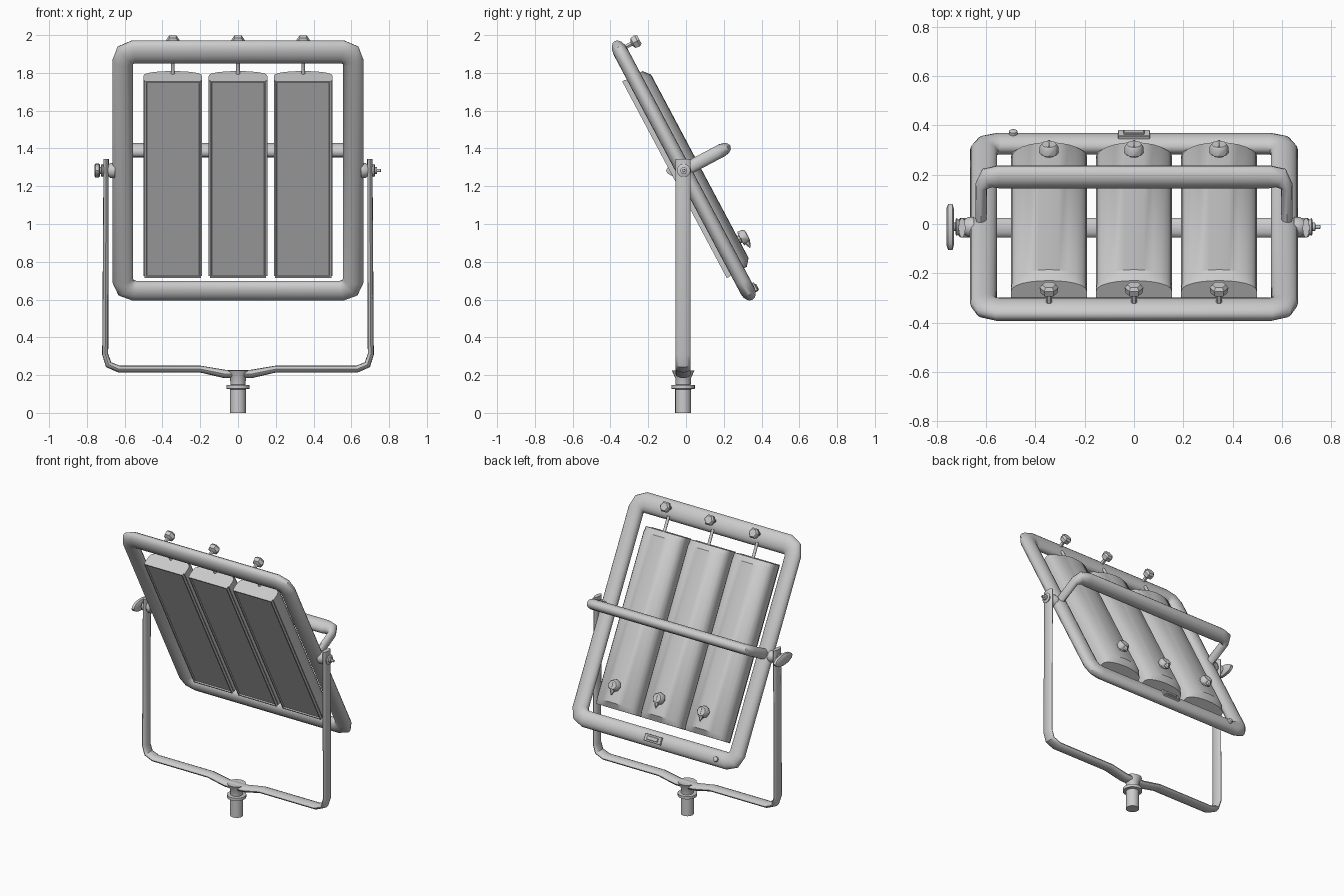
import bpy, bmesh, math
from mathutils import Matrix, Vector

cube = bpy.data.objects.get("Cube")
if cube:
    bpy.data.objects.remove(cube)

grey = bpy.data.materials.new("light grey")
grey.use_nodes = True
GREY = (0.6, 0.6, 0.6, 1)
grey.diffuse_color = GREY
grey.node_tree.nodes["Principled BSDF"].inputs["Base Color"].default_value = GREY

# The lamp head is modelled upright (y = back, z = up), then tilted on its pivot
PIVOT = (0, -0.012, 1.283)
TILT = Matrix.Translation(PIVOT) @ Matrix.Rotation(math.radians(28), 4, 'X')
STAND = Matrix.Translation((0, -0.015, 0))
BAYS = (-0.345, 0, 0.345)


def finish(name, bm, matrix, angle=40):
    bmesh.ops.recalc_face_normals(bm, faces=bm.faces)
    bm.transform(matrix)
    mesh = bpy.data.meshes.new(name)
    bm.to_mesh(mesh)
    bm.free()
    mesh.materials.append(grey)
    obj = bpy.data.objects.new(name, mesh)
    bpy.context.collection.objects.link(obj)
    bpy.ops.object.select_all(action='DESELECT')
    obj.select_set(True)
    bpy.context.view_layer.objects.active = obj
    bpy.ops.object.shade_smooth_by_angle(angle=math.radians(angle))
    return obj


def skin(bm, rings, closed=False):
    """Join equal rings of points with quads, capping open ends."""
    rings = [[bm.verts.new(p) for p in ring] for ring in rings]
    n = len(rings[0])
    pairs = list(zip(rings, rings[1:])) + ([(rings[-1], rings[0])] if closed else [])
    for a, b in pairs:
        for i in range(n):
            j = (i + 1) % n
            bm.faces.new((a[i], a[j], b[j], b[i]))
    if not closed:
        bm.faces.new(rings[0])
        bm.faces.new(rings[-1])


def sweep(name, path, depth, place, matrix, closed=False, sides=12):
    """Oval tube along a flat path of (p, q, half width) with mitred bends."""
    rings, n = [], len(path)
    for i, (p, q, width) in enumerate(path):
        here = Vector((p, q))
        before = Vector(path[i - 1][:2]) if closed or i else None
        after = Vector(path[(i + 1) % n][:2]) if closed or i < n - 1 else None
        d1 = (here - before).normalized() if before else (after - here).normalized()
        d2 = (after - here).normalized() if after else d1
        mid = (d1 + d2).normalized()
        side = Vector((-mid.y, mid.x)) * width / max(mid.dot(d1), 0.5)
        ring = []
        for k in range(sides):
            t = math.tau * k / sides
            s = here + side * math.cos(t)
            ring.append(place(s.x, s.y, depth * math.sin(t)))
        rings.append(ring)
    bm = bmesh.new()
    skin(bm, rings, closed)
    return finish(name, bm, matrix)


def lathe(name, start, axis, profile, matrix, sides=16, squash=None):
    """Turned part: profile of (distance along axis, radius)."""
    turn = Vector((0, 0, 1)).rotation_difference(Vector(axis)).to_matrix().to_4x4()
    rings = [[(r * math.cos(math.tau * k / sides), r * math.sin(math.tau * k / sides), h)
              for k in range(sides)] for h, r in profile]
    bm = bmesh.new()
    skin(bm, rings)
    bm.transform(Matrix.Translation(start) @ turn)
    if squash:
        bmesh.ops.scale(bm, vec=squash, verts=bm.verts,
                        space=Matrix.Translation(-Vector(start)))
    return finish(name, bm, matrix)


def box(name, centre, size, matrix, bevel=0.0):
    bm = bmesh.new()
    bmesh.ops.create_cube(bm, size=1)
    bmesh.ops.scale(bm, vec=size, verts=bm.verts)
    bmesh.ops.translate(bm, vec=centre, verts=bm.verts)
    if bevel:
        bmesh.ops.bevel(bm, geom=bm.edges[:], offset=bevel, segments=1, affect='EDGES')
    return finish(name, bm, matrix, 25)


def upright(p, q, o):
    return (p, o, q)


def flat(p, q, o):
    return (p, q, o)


# Outer tube frame with rounded corners
frame_path = []
R = 0.06
for cx, cz, start in ((1, 1, 0), (-1, 1, 90), (-1, -1, 180), (1, -1, 270)):
    centre_z = 0.711 if cz > 0 else -0.72
    for step in range(3):
        t = math.radians(start + 45 * step)
        level = (step if cx * cz > 0 else 2 - step) / 2
        half = 0.055 + (0.011 * level if cz > 0 else 0)
        frame_path.append((cx * (0.61 - R) + R * math.cos(t),
                           centre_z - cz * R + R * math.sin(t), half))
sweep("outer_frame", frame_path, 0.04, upright, TILT, closed=True, sides=16)

# Carry handle behind the frame
half_handle = [(0.62, 0.02, 0.022), (0.62, 0.19, 0.024), (0.595, 0.225, 0.04), (0.55, 0.23, 0.05)]
handle = half_handle + [(-p, q, w) for p, q, w in reversed(half_handle)]
sweep("carry_handle", handle, 0.035, flat, TILT)

# Three lamp bays: curved housing, recessed front panel, link rod and knobs
for number, x in enumerate(BAYS, 1):
    bm = bmesh.new()
    rings = []
    for z, peak in ((-0.607, 0.055), (-0.57, 0.086), (0.53, 0.086), (0.567, 0.055)):
        ring = [(x - 0.155, -0.05, z), (x + 0.155, -0.05, z)]
        for k in range(13):
            t = math.pi * k / 12
            ring.append((x + 0.155 * math.cos(t), peak * math.sin(t) ** 0.8, z))
        rings.append(ring)
    skin(bm, rings)
    finish(f"housing_{number}", bm, TILT, 35)

    bm = bmesh.new()
    bmesh.ops.create_cube(bm, size=1)
    bmesh.ops.scale(bm, vec=(0.298, 0.018, 1.18), verts=bm.verts)
    bmesh.ops.translate(bm, vec=(x, -0.057, -0.02), verts=bm.verts)
    front = [f for f in bm.faces if f.normal.y < -0.9]
    bmesh.ops.inset_region(bm, faces=front, thickness=0.012)
    bmesh.ops.inset_region(bm, faces=front, thickness=0.004, depth=-0.008)
    finish(f"front_panel_{number}", bm, TILT, 20)

    lathe(f"link_rod_{number}", (x, 0.03, 0.54), (0, 0, 1),
          [(0, 0.006), (0.006, 0.014), (0.022, 0.014), (0.03, 0.01), (0.13, 0.01)], TILT, 10)
    lathe(f"top_knob_{number}", (x, 0.03, 0.722), (0, 1, 0),
          [(0, 0.013), (0.04, 0.013), (0.05, 0.034), (0.075, 0.038), (0.088, 0.028)], TILT, 6)
    lathe(f"dial_{number}", (x, 0.07, -0.46), (0, 1, 0),
          [(0, 0.022), (0.025, 0.022), (0.027, 0.04), (0.055, 0.038), (0.066, 0.03)], TILT, 8)
    # Pointed grip on the dial
    lathe(f"dial_pointer_{number}", (x, 0.119, -0.44), (0, 0, -1),
          [(0, 0.02), (0.05, 0.018), (0.085, 0.003)], TILT, 6)

# Rocker switch plate and small socket on the lower bar
box("switch_plate", (0, 0.041, -0.72), (0.13, 0.018, 0.05), TILT, 0.003)
box("switch_rocker", (0, 0.05, -0.72), (0.085, 0.014, 0.026), TILT, 0.003)
lathe("power_socket", (-0.49, 0.03, -0.73), (0, 1, 0),
      [(0, 0.017), (0.022, 0.017), (0.026, 0.011)], TILT, 12)

# Yoke: flat tube up both sides, dipping to the centre
half_yoke = [(0.698, 1.345, 0.014), (0.703, 0.31, 0.016), (0.685, 0.255, 0.017),
             (0.63, 0.232, 0.018), (0.2, 0.232, 0.018), (0.07, 0.206, 0.022)]
yoke = half_yoke + [(-p, q, w) for p, q, w in reversed(half_yoke)]
sweep("yoke", yoke, 0.04, upright, STAND)

# Mounting spigot with flange and flared neck
lathe("spigot", (0, 0, 0), (0, 0, 1),
      [(0, 0.042), (0.125, 0.042), (0.128, 0.062), (0.147, 0.062), (0.149, 0.04),
       (0.185, 0.042), (0.225, 0.06)], STAND, 20)

# Pivot bosses, clamp wing and bolt
hinge = Matrix.Translation(PIVOT)
for side, label in ((-1, "right"), (1, "left")):
    lathe(f"{label}_pivot_boss", (side * 0.65, 0, 0), (side, 0, 0),
          [(0, 0.04), (0.025, 0.04), (0.05, 0.02), (0.07, 0.036), (0.074, 0.03)], hinge, 12)
    lathe(f"{label}_pivot_bolt", (side * 0.69, 0, 0), (side, 0, 0),
          [(0, 0.018), (0.045, 0.018), (0.047, 0.009), (0.062, 0.009)], hinge, 10)
lathe("clamp_wing", (-0.73, 0, 0), (-1, 0, 0),
      [(0, 0.07), (0.006, 0.094), (0.024, 0.094), (0.031, 0.075)], hinge, 16, (1, 1, 0.4))
lathe("bolt_tip", (0.74, 0, 0), (1, 0, 0), [(0, 0.009), (0.016, 0.007)], hinge, 8)
